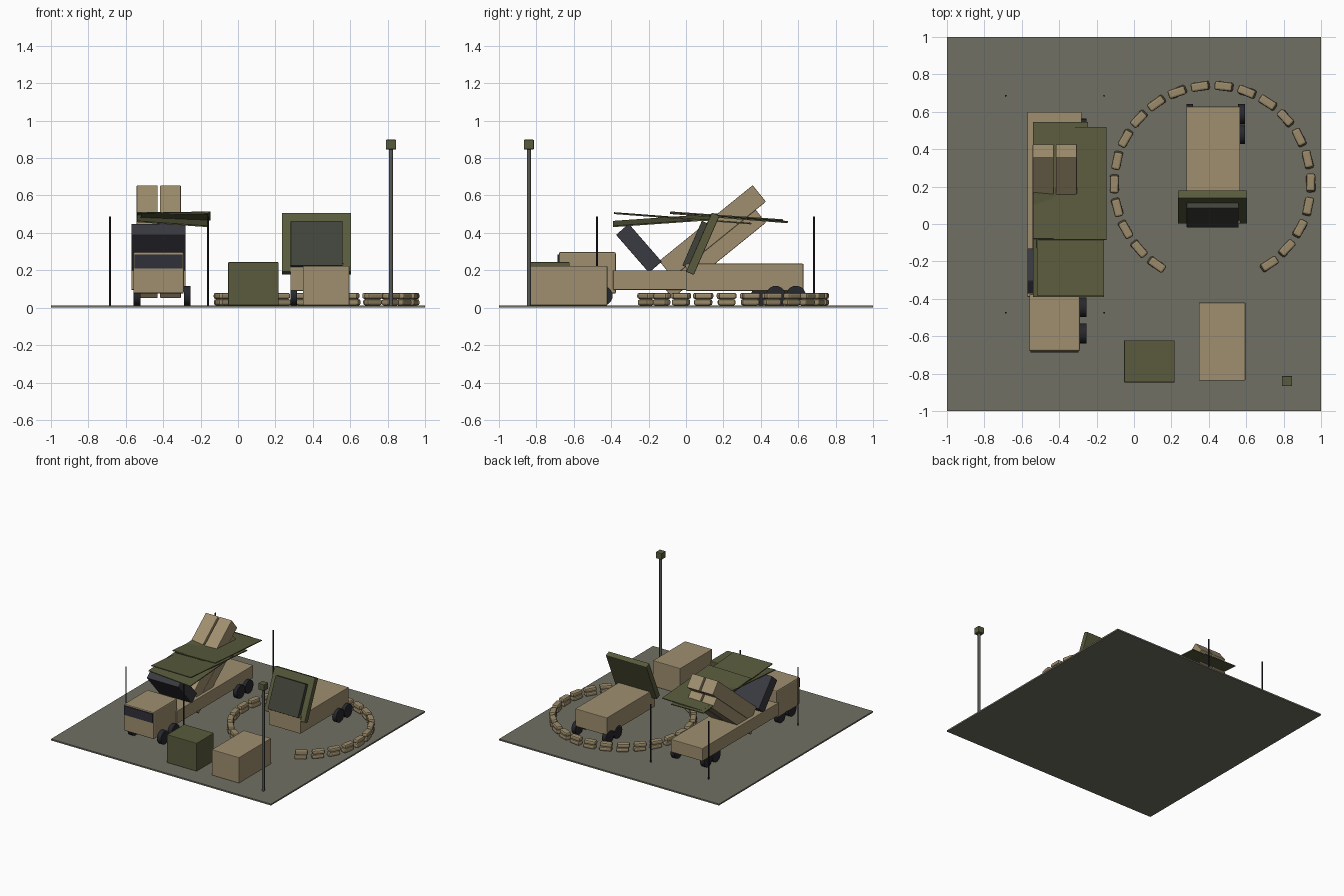
import bpy, math, random
from math import radians, sin, cos

if "Cube" in bpy.data.objects:
    bpy.data.objects.remove(bpy.data.objects["Cube"])

random.seed(4)


def mat(name, r, g, b):
    m = bpy.data.materials.new(name)
    m.diffuse_color = (r, g, b, 1)
    m.use_nodes = True
    m.node_tree.nodes["Principled BSDF"].inputs["Base Color"].default_value = m.diffuse_color
    return m


TAN = mat("desert tan", 0.35, 0.275, 0.16)
SAND = mat("sandbag tan", 0.33, 0.26, 0.145)
GREEN = mat("olive green", 0.10, 0.105, 0.046)
GROUND = mat("ground grey", 0.165, 0.16, 0.125)
TYRE = mat("tyre black", 0.02, 0.021, 0.026)
STEEL = mat("dark steel", 0.042, 0.042, 0.054)
GLASS = mat("window dark", 0.03, 0.031, 0.042)
FACE = mat("array grey", 0.052, 0.056, 0.042)
MAST = mat("mast grey", 0.10, 0.10, 0.09)


def finish(o, name, m, bevel=0.0):
    o.name = name
    o.data.materials.append(m)
    if bevel:
        mod = o.modifiers.new("bevel", 'BEVEL')
        mod.width = bevel
        mod.segments = 2
    return o


def box(name, m, c, s, rot=(0, 0, 0), bevel=0.004):
    """Box from centre and size, rotation in degrees."""
    bpy.ops.mesh.primitive_cube_add(size=1, location=c, rotation=[radians(a) for a in rot])
    o = bpy.context.object
    o.scale = s
    bpy.ops.object.transform_apply(location=False, rotation=False, scale=True)
    return finish(o, name, m, bevel)


def span(name, m, x, y, z, bevel=0.004):
    """Box from its extents along each axis."""
    return box(name, m, [(a + b) / 2 for a, b in (x, y, z)],
               [b - a for a, b in (x, y, z)], bevel=bevel)


def cyl(name, m, c, r, h, rot=(0, 0, 0), sides=20):
    bpy.ops.mesh.primitive_cylinder_add(vertices=sides, radius=r, depth=h, location=c, rotation=rot)
    o = finish(bpy.context.object, name, m)
    bpy.ops.object.shade_smooth_by_angle(angle=radians(35))
    return o


def wheels(name, xs, ys):
    for x in xs:
        for y in ys:
            cyl(name, TYRE, (x, y, 0.064), 0.053, 0.036, (0, math.pi / 2, 0))


# Ground slab
span("ground", GROUND, (-1, 1), (-1, 1), (0, 0.012), bevel=0)

# Launcher truck
span("launcher_bed", TAN, (-0.57, -0.28), (-0.39, 0.60), (0.095, 0.20))
span("launcher_cab", TAN, (-0.56, -0.29), (-0.68, -0.375), (0.075, 0.297), bevel=0.008)
span("windscreen", GLASS, (-0.553, -0.297), (-0.687, -0.679), (0.21, 0.285), bevel=0)
wheels("launcher_wheel", (-0.54, -0.272), (-0.585, -0.445, 0.40, 0.51))
box("blast_panel", STEEL, (-0.425, -0.252, 0.318), (0.29, 0.268, 0.09), (-49, 0, 0))

# Four launch canisters, two rows of two, raised at an angle
TILT = radians(39)
for x in (-0.486, -0.361):
    for a, n, t in ((0.2975, 0.128, 0.087), (0.3675, 0.228, 0.113)):
        c = (x, a * cos(TILT) - n * sin(TILT), a * sin(TILT) + n * cos(TILT))
        box("canister", TAN, c, (0.112, 0.643, t), (39, 0, 0))

# Overlapping camouflage sheets: x extent, y extent, mid height, pitch, roll
for x, y, z, pitch, roll in (
        ((-0.54, -0.16), (-0.39, 0.17), 0.467, 4, 4),
        ((-0.52, -0.16), (-0.385, 0.35), 0.478, -4.3, 0.5),
        ((-0.51, -0.147), (-0.085, 0.52), 0.487, -4, -1),
        ((-0.54, -0.245), (-0.08, 0.545), 0.482, -4.5, 1)):
    box("camouflage_sheet", GREEN, (sum(x) / 2, sum(y) / 2, z),
        (x[1] - x[0], y[1] - y[0], 0.007), (pitch, roll, 0), bevel=0)

# Thin poles around the launcher
for x in (-0.685, -0.16):
    for y in (-0.475, 0.685):
        cyl("net_pole", TYRE, (x, y, 0.248), 0.005, 0.48, sides=8)

# Radar truck
span("radar_body", TAN, (0.28, 0.567), (0.0, 0.628), (0.09, 0.235))
wheels("radar_wheel", (0.298, 0.575), (0.48, 0.588))
LEAN = radians(23.6)


def on_panel(up, out):
    """Point on the tilted antenna, measured up and out from its centre."""
    return (0.42, 0.09 + up * sin(LEAN) - out * cos(LEAN),
            0.342 + up * cos(LEAN) + out * sin(LEAN))


box("antenna_panel", GREEN, on_panel(0, 0), (0.37, 0.345, 0.045)[:1] + (0.045, 0.345),
    (-23.6, 0, 0))
box("antenna_face", FACE, on_panel(-0.02, 0.038), (0.276, 0.032, 0.26), (-23.6, 0, 0), bevel=0.002)

# Equipment shelters
span("generator_box", GREEN, (-0.053, 0.217), (-0.847, -0.622), (0.012, 0.243))
span("command_shelter", TAN, (0.347, 0.595), (-0.837, -0.42), (0.012, 0.223))

# Communications mast
cyl("mast", MAST, (0.818, -0.84, 0.43), 0.011, 0.84, sides=12)
box("mast_head", GREEN, (0.818, -0.84, 0.872), (0.054, 0.054, 0.052))

# Sandbag ring, two layers with an opening at the front
COUNT = 22
for i in range(COUNT):
    ang = -55 + 290 * i / (COUNT - 1)
    for layer in range(2):
        a = radians(ang + layer * 0.6)
        box("sandbag", SAND, (0.42 + 0.525 * cos(a), 0.215 + 0.525 * sin(a), 0.029 + 0.034 * layer),
            (0.048, 0.095, 0.033), (0, 0, ang + random.uniform(-3, 3)), bevel=0.011)
